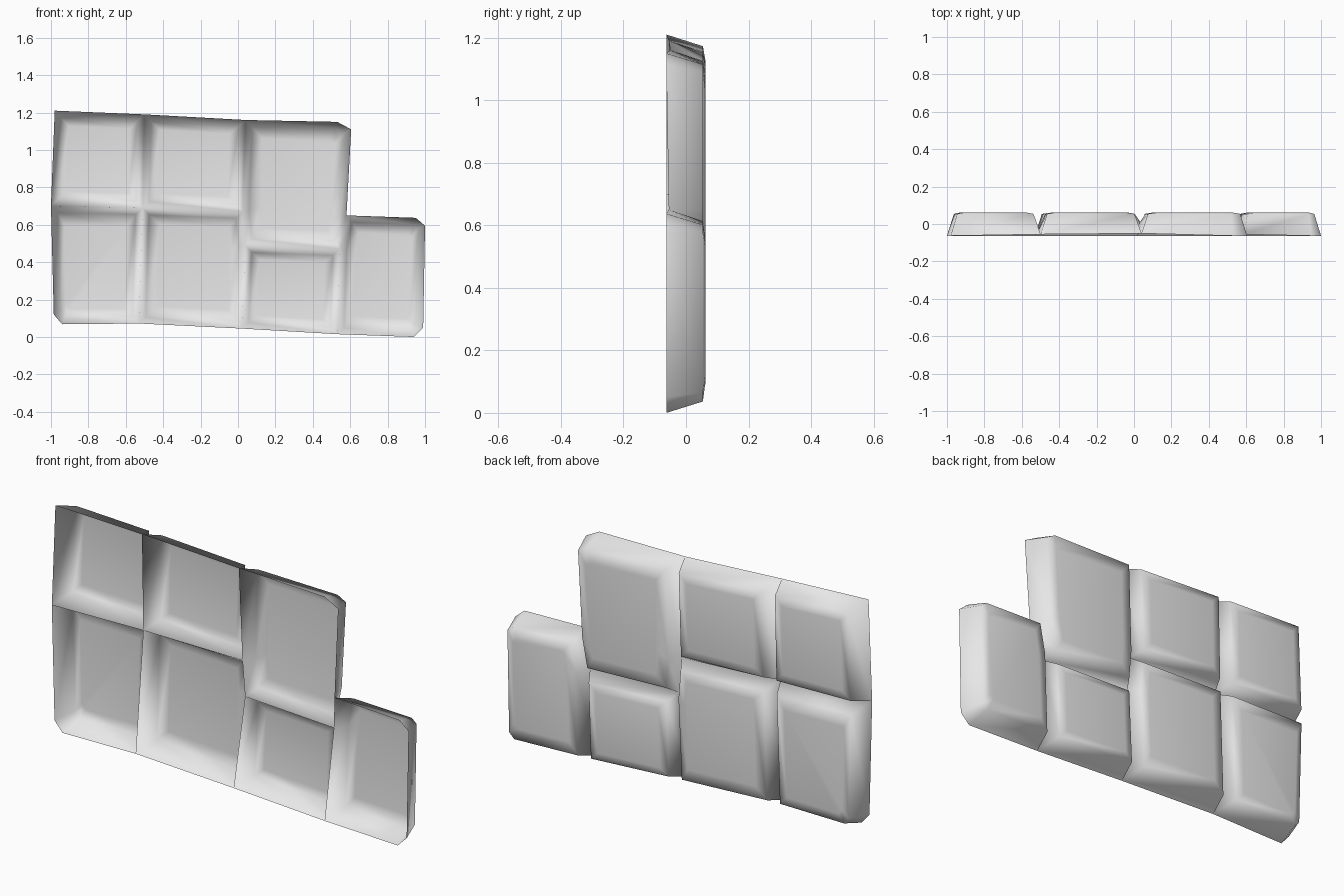
import bpy
import bmesh
from mathutils import Vector

cube = bpy.data.objects.get("Cube")
if cube:
    bpy.data.objects.remove(cube)

RIM = -0.063      # front edge of the shell
RING = 0.054      # top of the sloping cell walls
CROWN = 0.062     # middle of each padded cell
WALL = 0.036      # slope width of the walls

# Corner points of the cell layout: x, z and depth
points = {
    "top_left": (-0.98, 1.21, RIM), "top_a": (-0.5, 1.19, -0.055),
    "top_b": (0.04, 1.16, -0.05), "top_c": (0.53, 1.15, RIM),
    "top_cut": (0.605, 1.11, RIM), "left_mid": (-1, 0.7, RIM),
    "mid_a": (-0.51, 0.69, -0.03), "mid_b": (0.025, 0.67, 0),
    "step_a": (0.04, 0.49, 0), "step_b": (0.545, 0.47, -0.01),
    "step_top": (0.58, 0.65, -0.055), "right_top": (0.95, 0.637, RIM),
    "right_cut": (1, 0.595, RIM), "right_low": (0.99, 0.05, RIM),
    "low_right": (0.94, 0, RIM), "low_c": (0.53, 0.015, RIM),
    "low_b": (0.02, 0.045, RIM), "low_a": (-0.53, 0.072, RIM),
    "low_left": (-0.94, 0.068, RIM), "left_low": (-0.985, 0.12, RIM),
}

# Cells, counter-clockwise in x and z
cells = [
    "left_mid mid_a top_a top_left",
    "mid_a mid_b top_b top_a",
    "step_a step_b step_top top_cut top_c top_b mid_b",
    "left_low low_left low_a mid_a left_mid",
    "low_a low_b step_a mid_b mid_a",
    "low_b low_c step_b step_a",
    "low_c low_right right_low right_cut right_top step_top step_b",
]


def inset(loop, width):
    """Offset a flat outline inwards with mitred corners."""
    result = []
    for i, p in enumerate(loop):
        a = (p - loop[i - 1]).normalized()
        b = (loop[(i + 1) % len(loop)] - p).normalized()
        na, nb = Vector((-a.y, a.x)), Vector((-b.y, b.x))
        result.append(p + (na + nb) * width / (1 + na.dot(nb)))
    return result


bm = bmesh.new()
corner = {n: bm.verts.new((x, y, z)) for n, (x, z, y) in points.items()}


def bridge(outer, inner):
    """Join two loops of the same length with quads facing the back."""
    for i in range(len(outer)):
        j = (i + 1) % len(outer)
        bm.faces.new((outer[j], outer[i], inner[i], inner[j]))


for cell in cells:
    outer = [corner[n] for n in cell.split()]
    flat = [Vector((v.co.x, v.co.z)) for v in outer]
    ring_flat = inset(flat, WALL)
    centre = sum(ring_flat, Vector((0, 0))) / len(ring_flat)
    crown_flat = [p.lerp(centre, 0.2) for p in ring_flat]
    ring = [bm.verts.new((p.x, RING, p.y)) for p in ring_flat]
    crown = [bm.verts.new((p.x, CROWN, p.y)) for p in crown_flat]
    bridge(outer, ring)
    bridge(ring, crown)
    bm.faces.new(crown[::-1])

bmesh.ops.recalc_face_normals(bm, faces=bm.faces[:])
if sum(f.normal.y * f.calc_area() for f in bm.faces) < 0:
    bmesh.ops.reverse_faces(bm, faces=bm.faces[:])
for face in bm.faces:
    face.smooth = True

mesh = bpy.data.meshes.new("padded_panel")
bm.to_mesh(mesh)
bm.free()
panel = bpy.data.objects.new("padded_panel", mesh)
bpy.context.collection.objects.link(panel)

# Plain light grey
grey = bpy.data.materials.new("light_grey")
grey.use_nodes = True
grey.diffuse_color = (0.8, 0.8, 0.8, 1)
grey.node_tree.nodes["Principled BSDF"].inputs["Base Color"].default_value = (0.8, 0.8, 0.8, 1)
mesh.materials.append(grey)
